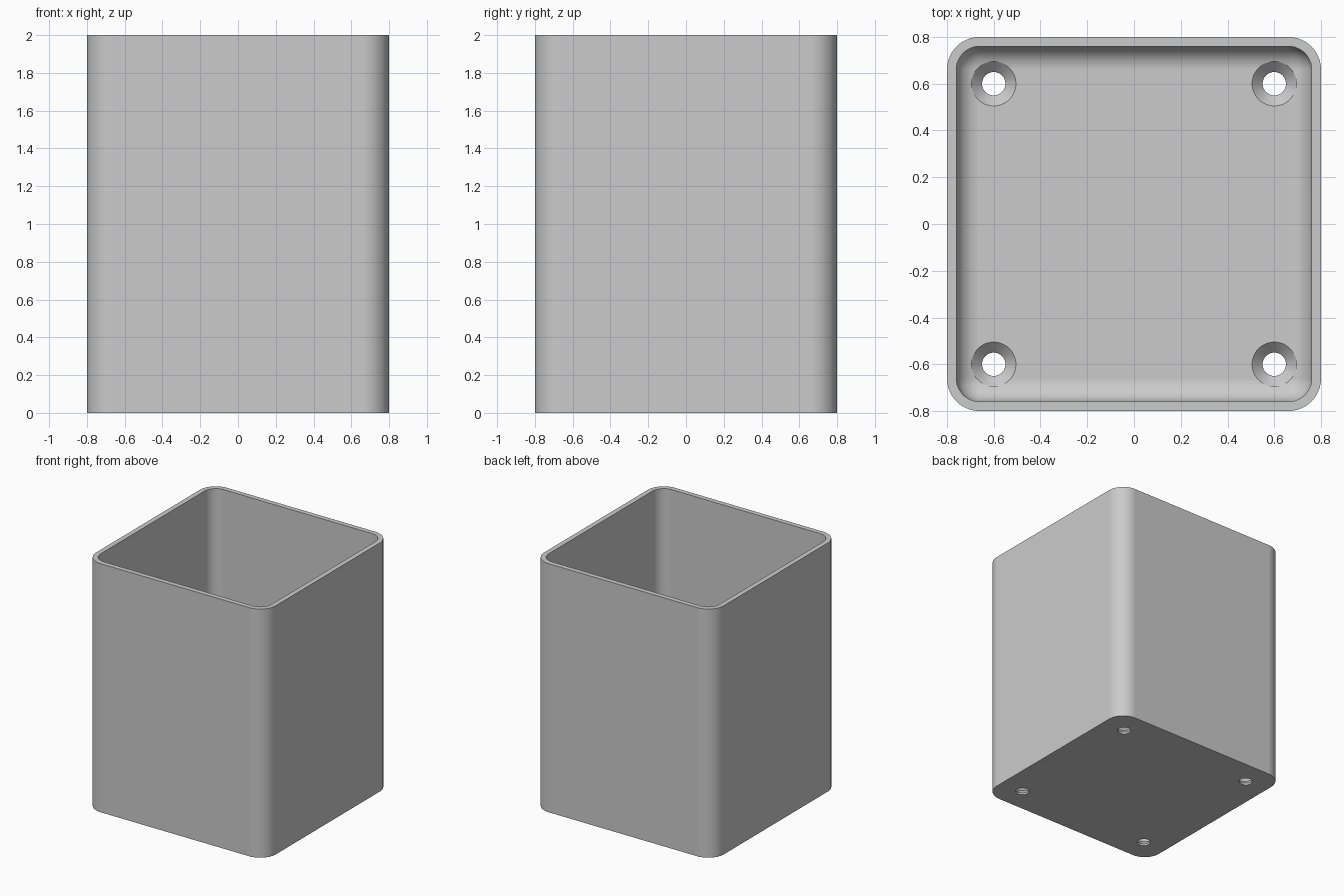
import bpy
import bmesh
from math import sin, cos, pi

cube = bpy.data.objects.get("Cube")
if cube:
    bpy.data.objects.remove(cube, do_unlink=True)

HEIGHT, HALF, WALL, FLOOR = 2.0, 0.8, 0.04, 0.06
FILLET = 0.1                      # inside corner and floor fillet radius
HOLE, SINK, HOLE_POS = 0.05, 0.095, 0.6
STEPS = 12                        # segments per quarter turn

grey = bpy.data.materials.new("light_grey")
grey.use_nodes = True
grey.diffuse_color = (0.6, 0.6, 0.6, 1)
grey.node_tree.nodes["Principled BSDF"].inputs["Base Color"].default_value = (0.6, 0.6, 0.6, 1)


def rounded_square(half, radius, z):
    """Points of a square with rounded corners, counter-clockwise."""
    points = []
    c = half - radius
    for quarter, (sx, sy) in enumerate([(1, 1), (-1, 1), (-1, -1), (1, -1)]):
        for i in range(STEPS + 1):
            a = (quarter + i / STEPS) * pi / 2
            points.append((sx * c + radius * cos(a), sy * c + radius * sin(a), z))
    return points


def circle(radius, z, count=48):
    return [(radius * cos(2 * pi * i / count), radius * sin(2 * pi * i / count), z)
            for i in range(count)]


def skin(name, rings):
    """Join a stack of rings with quads and close both ends."""
    bm = bmesh.new()
    loops = [[bm.verts.new(p) for p in ring] for ring in rings]
    for low, high in zip(loops, loops[1:]):
        for i in range(len(low)):
            j = (i + 1) % len(low)
            bm.faces.new((low[i], low[j], high[j], high[i]))
    bm.faces.new(loops[0][::-1])
    bm.faces.new(loops[-1])
    bmesh.ops.remove_doubles(bm, verts=bm.verts, dist=1e-5)
    bmesh.ops.recalc_face_normals(bm, faces=bm.faces)
    mesh = bpy.data.meshes.new(name)
    bm.to_mesh(mesh)
    bm.free()
    mesh.materials.append(grey)
    obj = bpy.data.objects.new(name, mesh)
    bpy.context.collection.objects.link(obj)
    return obj


# Open box: outer wall, rim, inner wall, floor fillet
inner = HALF - WALL
rings = [rounded_square(HALF, FILLET + WALL, 0),
         rounded_square(HALF, FILLET + WALL, HEIGHT),
         rounded_square(inner, FILLET, HEIGHT)]
for i in range(STEPS + 1):
    a = i / STEPS * pi / 2
    inset = FILLET * (1 - cos(a))
    rings.append(rounded_square(inner - inset, FILLET - inset,
                                FLOOR + FILLET * (1 - sin(a))))
box = skin("open_box", rings)

# Countersunk screw holes in the four floor corners
cutters = []
for x in (-HOLE_POS, HOLE_POS):
    for y in (-HOLE_POS, HOLE_POS):
        cutter = skin("hole_cutter", [circle(HOLE, -0.1),
                                      circle(HOLE, FLOOR - (SINK - HOLE)),
                                      circle(SINK, FLOOR),
                                      circle(SINK, FLOOR + 0.1)])
        cutter.location = (x, y, 0)
        cutter.hide_render = True
        cut = box.modifiers.new("screw_hole", 'BOOLEAN')
        cut.operation = 'DIFFERENCE'
        cut.solver = 'EXACT'
        cut.object = cutter
        cutters.append(cutter)

bpy.ops.object.select_all(action='DESELECT')
box.select_set(True)
bpy.context.view_layer.objects.active = box
for name in [m.name for m in box.modifiers]:
    bpy.ops.object.modifier_apply(modifier=name)
for cutter in cutters:
    bpy.data.objects.remove(cutter, do_unlink=True)

# Smooth corners, crisp rim and hole edges
bpy.ops.object.shade_smooth_by_angle(angle=pi / 6)
weighted = box.modifiers.new("flat_panels", 'WEIGHTED_NORMAL')
weighted.keep_sharp = True
